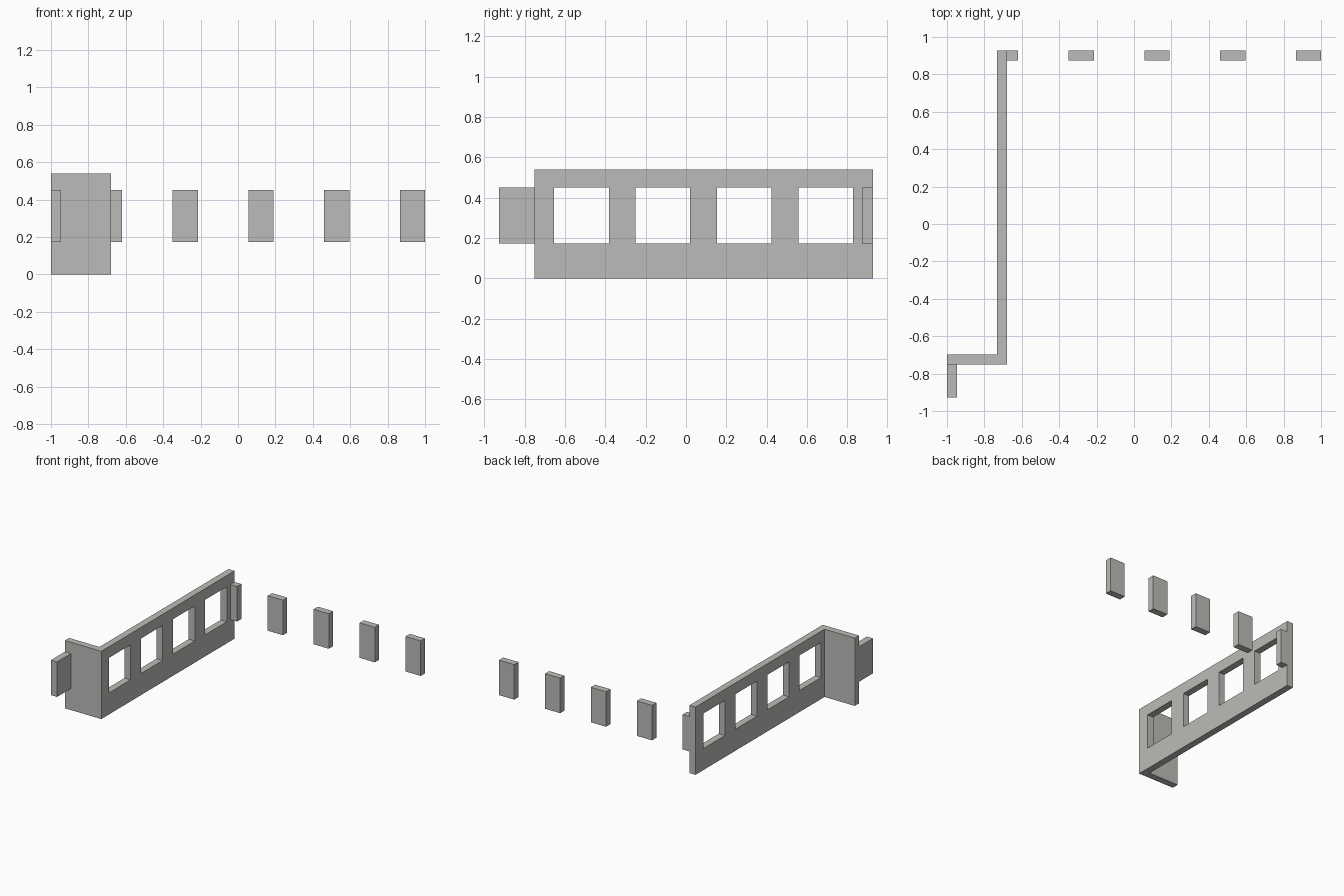
import bpy
import bmesh

cube = bpy.data.objects.get("Cube")
if cube:
    bpy.data.objects.remove(cube, do_unlink=True)

# Single stone-grey material
COLOUR = (0.50, 0.50, 0.48, 1.0)
grey = bpy.data.materials.new("stone_grey")
grey.use_nodes = True
grey.diffuse_color = COLOUR
grey.node_tree.nodes["Principled BSDF"].inputs["Base Color"].default_value = COLOUR


def prism(name, outline, z0, z1):
    """Extrude a plan outline from z0 up to z1."""
    bm = bmesh.new()
    base = bm.faces.new([bm.verts.new((x, y, z0)) for x, y in outline])
    top = bmesh.ops.extrude_face_region(bm, geom=[base])["geom"]
    verts = [v for v in top if isinstance(v, bmesh.types.BMVert)]
    bmesh.ops.translate(bm, vec=(0, 0, z1 - z0), verts=verts)
    bmesh.ops.recalc_face_normals(bm, faces=bm.faces)
    mesh = bpy.data.meshes.new(name)
    bm.to_mesh(mesh)
    bm.free()
    mesh.materials.append(grey)
    obj = bpy.data.objects.new(name, mesh)
    bpy.context.collection.objects.link(obj)
    return obj


def box(name, x0, x1, y0, y1, z0, z1):
    return prism(name, [(x0, y0), (x1, y0), (x1, y1), (x0, y1)], z0, z1)


THICK = 0.054
HEIGHT = 0.54
SILL, HEAD = 0.172, 0.451      # bottom and top of the openings
BACK = 0.927
FRONT = -0.752                 # front of the short wall
INNER = -0.679                 # inner side of the long wall
PITCH = 0.405                  # spacing of openings and piers
PIER = 0.134

# L-shaped wall: short front return and long side
wall = prism("corner_wall", [
    (-1, FRONT), (INNER, FRONT), (INNER, BACK), (INNER - THICK, BACK),
    (INNER - THICK, FRONT + THICK), (-1, FRONT + THICK)], 0, HEIGHT)

# Four window openings cut through the long side
cutters = []
for i in range(4):
    y = -0.655 + i * (PITCH - 0.001)
    cutter = box(f"window_cutter_{i + 1}", INNER - 2 * THICK, INNER + THICK,
                 y, y + 0.272, SILL, HEAD)
    cutter.hide_render = True
    mod = wall.modifiers.new("window", "BOOLEAN")
    mod.operation = "DIFFERENCE"
    mod.solver = "EXACT"
    mod.object = cutter
    cutters.append(cutter)

bpy.context.view_layer.update()
graph = bpy.context.evaluated_depsgraph_get()
wall_mesh = bpy.data.meshes.new_from_object(wall.evaluated_get(graph))
wall.modifiers.clear()
wall.data = wall_mesh
for cutter in cutters:
    bpy.data.objects.remove(cutter, do_unlink=True)

# Half piers where the neighbouring window rows meet the wall
box("front_half_pier", -1, -1 + THICK, -BACK, FRONT, SILL, HEAD)
box("back_half_pier", INNER, -0.62, BACK - THICK, BACK, SILL, HEAD)

# Free-standing row of piers along the back
for i in range(4):
    x = 1 - PIER - i * PITCH
    box(f"back_pier_{4 - i}", x, x + PIER, BACK - THICK, BACK, SILL, HEAD)
